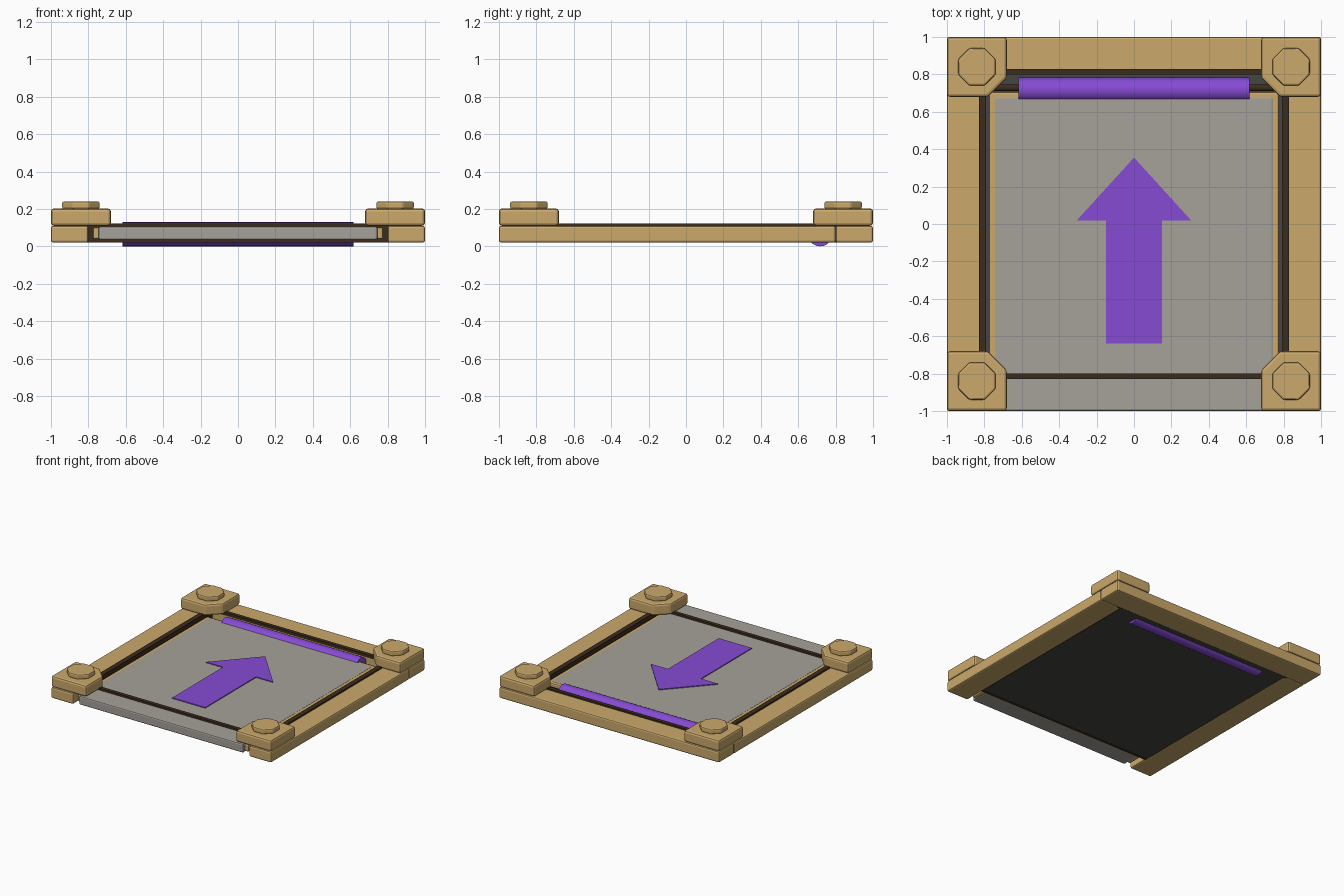
import bpy, bmesh, math

if "Cube" in bpy.data.objects:
    bpy.data.objects.remove(bpy.data.objects["Cube"])


def material(name, rgb):
    m = bpy.data.materials.new(name)
    m.diffuse_color = (*rgb, 1)
    m.use_nodes = True
    m.node_tree.nodes["Principled BSDF"].inputs["Base Color"].default_value = m.diffuse_color
    return m


TAN = material("tan", (0.60, 0.40, 0.15))
BROWN = material("dark brown", (0.045, 0.025, 0.012))
GREY = material("warm grey", (0.38, 0.355, 0.32))
DARK = material("dark grey", (0.06, 0.06, 0.055))
PURPLE = material("purple", (0.24, 0.07, 0.65))


def prism(name, outline, z0, z1, mat, bevel=0.0):
    """Extrude an xy outline between two heights, with optional rounded edges."""
    bm = bmesh.new()
    face = bm.faces.new([bm.verts.new((x, y, z0)) for x, y in outline])
    top = bmesh.ops.extrude_face_region(bm, geom=[face])["geom"]
    bmesh.ops.translate(bm, vec=(0, 0, z1 - z0),
                        verts=[v for v in top if isinstance(v, bmesh.types.BMVert)])
    bmesh.ops.recalc_face_normals(bm, faces=bm.faces)
    me = bpy.data.meshes.new(name)
    bm.to_mesh(me)
    bm.free()
    me.materials.append(mat)
    ob = bpy.data.objects.new(name, me)
    bpy.context.collection.objects.link(ob)
    if bevel:
        b = ob.modifiers.new("bevel", "BEVEL")
        b.width, b.segments = bevel, 2
    return ob


def box(name, x0, x1, y0, y1, z0, z1, mat, bevel=0.0):
    return prism(name, [(x0, y0), (x1, y0), (x1, y1), (x0, y1)], z0, z1, mat, bevel)


def rod(name, radius, length, y, z, mat):
    bpy.ops.mesh.primitive_cylinder_add(vertices=20, radius=radius, depth=length,
                                        location=(0, y, z), rotation=(0, math.pi / 2, 0))
    ob = bpy.context.object
    ob.name = name
    ob.data.materials.append(mat)
    bpy.ops.object.shade_smooth_by_angle()


# outer rails, corner blocks and octagonal knobs
box("back_rail", -1, 1, 0.8, 1, 0.02, 0.11, TAN, 0.012)
for sx in (-1, 1):
    side = "left" if sx < 0 else "right"
    box(side + "_rail", *sorted((sx, sx * 0.8)), -1, 0.8, 0.02, 0.11, TAN, 0.012)
    box(side + "_lining", *sorted((sx * 0.83, sx * 0.79)), -0.83, 0.83, 0.021, 0.122, BROWN)
    for sy in (-1, 1):
        place = ("front_" if sy < 0 else "back_") + side
        outline = [(1, 1), (0.68, 1), (0.68, 0.78), (0.78, 0.68), (1, 0.68)]
        prism(place + "_corner_block", [(sx * x, sy * y) for x, y in outline],
              0.11, 0.203, TAN, 0.016)
        r = 0.1 / math.cos(math.pi / 8)
        octagon = [(sx * 0.84 + r * math.cos((i + 0.5) * math.pi / 4),
                    sy * 0.84 + r * math.sin((i + 0.5) * math.pi / 4)) for i in range(8)]
        prism(place + "_knob", octagon, 0.2, 0.24, TAN, 0.01)

# dark cross linings and floor
for name, s in (("front_lining", -1), ("back_lining", 1)):
    box(name, -0.8, 0.8, *sorted((s * 0.83, s * 0.8)), 0.021, 0.122, BROWN)
box("floor", -0.8, 0.8, -0.8, 0.81, 0.02, 0.03, DARK)

# sliding plate with its tan core showing at the edges
box("plate_core", -0.775, 0.775, -0.97, 0.705, 0.038, 0.102, TAN, 0.01)
box("plate", -0.745, 0.745, -1, 0.68, 0.034, 0.106, GREY, 0.01)

# roller and axle
rod("roller", 0.065, 1.236, 0.717, 0.065, PURPLE)
rod("axle", 0.018, 1.6, 0.728, 0.065, BROWN)

# direction arrow
half = [(0.15, -0.64), (0.15, 0.02), (0.305, 0.02)]
prism("arrow", half + [(0, 0.355)] + [(-x, y) for x, y in reversed(half)], 0.1, 0.113, PURPLE)
